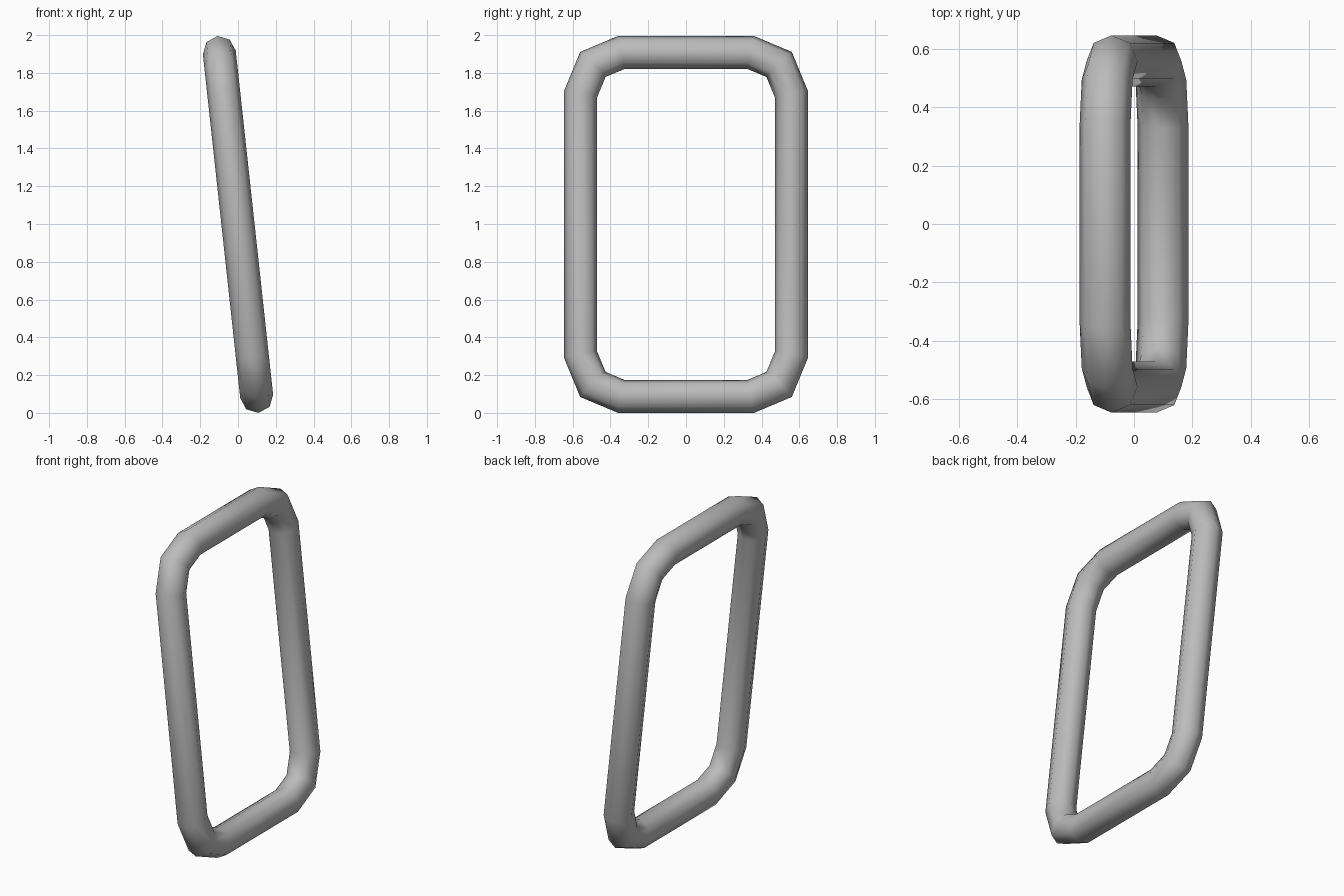
import bpy
import bmesh
import math
from mathutils import Matrix, Vector

cube = bpy.data.objects.get("Cube")
if cube:
    bpy.data.objects.remove(cube, do_unlink=True)

SIDES = 8
RADIUS = 0.0875
TILT = math.radians(-6.2)

grey = bpy.data.materials.new("plain grey")
grey.use_nodes = True
colour = (0.5, 0.5, 0.5, 1.0)
grey.diffuse_color = colour
grey.node_tree.nodes["Principled BSDF"].inputs["Base Color"].default_value = colour

# Centre line: a rounded rectangle, one corner mirrored into four
corner = [(0.558, 0.694), (0.493, 0.852), (0.342, 0.916)]
path = []
for sy, sz in ((1, 1), (-1, 1), (-1, -1), (1, -1)):
    points = corner if sy * sz > 0 else corner[::-1]
    path += [Vector((0, sy * y, sz * z)) for y, z in points]

# Sweep an octagon along the closed centre line with mitred joints
bm = bmesh.new()
side = Vector((1, 0, 0))
rings = []
count = len(path)
for i, p in enumerate(path):
    d_in = (p - path[i - 1]).normalized()
    d_out = (path[(i + 1) % count] - p).normalized()
    outward = (d_in + d_out).normalized().cross(side)
    miter = 1 / math.cos(d_in.angle(d_out) / 2)
    ring = []
    for k in range(SIDES):
        a = math.tau * k / SIDES
        offset = outward * math.cos(a) * miter + side * math.sin(a)
        ring.append(bm.verts.new(p + offset * RADIUS))
    rings.append(ring)

for i, ring in enumerate(rings):
    after = rings[(i + 1) % count]
    for k in range(SIDES):
        n = (k + 1) % SIDES
        face = bm.faces.new((ring[k], after[k], after[n], ring[n]))
        face.smooth = True
bmesh.ops.recalc_face_normals(bm, faces=bm.faces)

# Lean the loop toward the right and rest it on the ground
bm.transform(Matrix.Rotation(TILT, 4, "Y"))
low = min(v.co.z for v in bm.verts)
bm.transform(Matrix.Translation((0, 0, -low)))

mesh = bpy.data.meshes.new("tube_loop")
bm.to_mesh(mesh)
bm.free()
mesh.materials.append(grey)
loop = bpy.data.objects.new("tube_loop", mesh)
bpy.context.collection.objects.link(loop)
